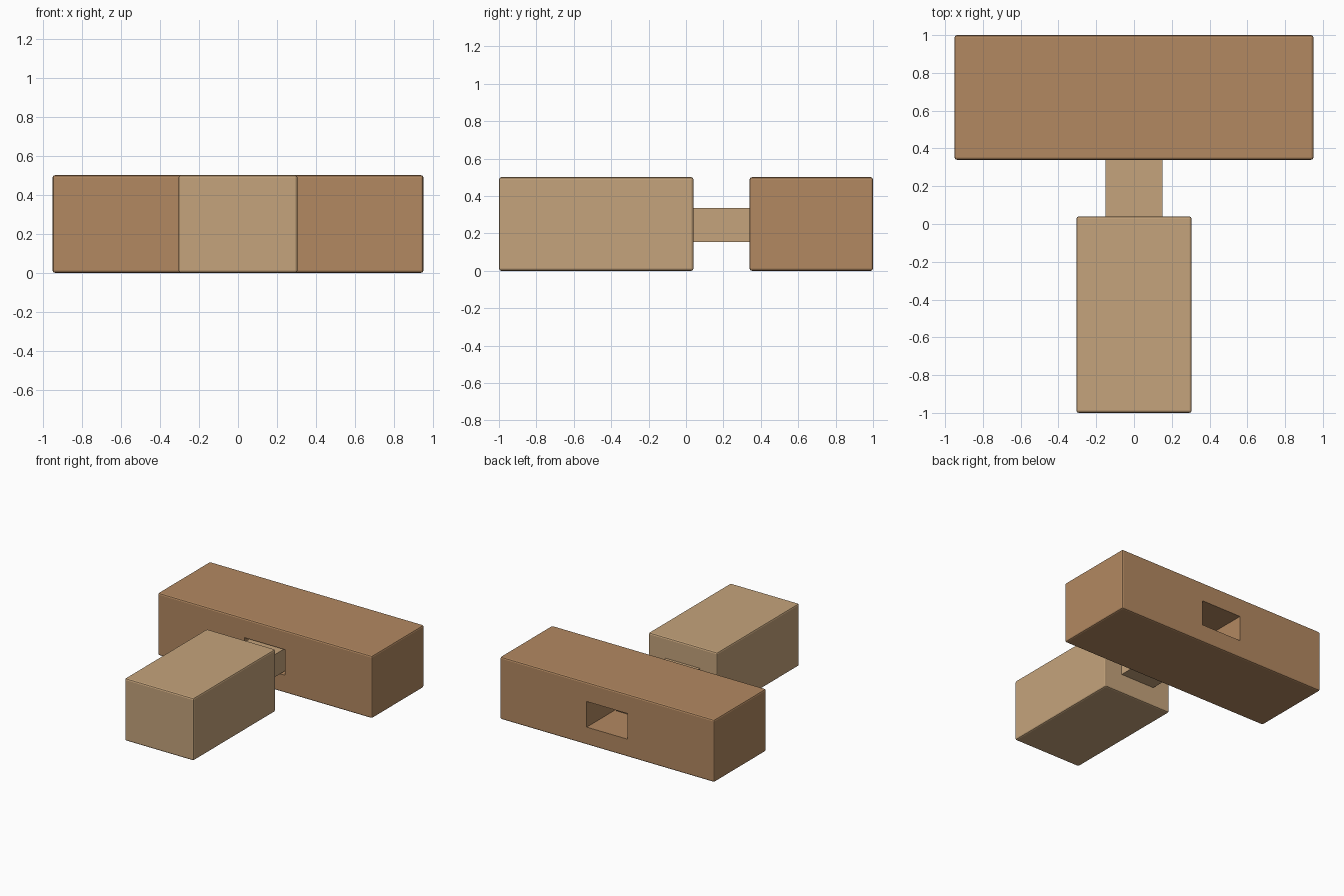
import bpy, bmesh

if "Cube" in bpy.data.objects:
    bpy.data.objects.remove(bpy.data.objects["Cube"])


def material(name, color):
    m = bpy.data.materials.new(name)
    m.diffuse_color = (*color, 1)
    m.use_nodes = True
    m.node_tree.nodes["Principled BSDF"].inputs["Base Color"].default_value = m.diffuse_color
    return m


def box(name, lo, hi, mat=None, bevel=0.0):
    bm = bmesh.new()
    bmesh.ops.create_cube(bm, size=1)
    for v in bm.verts:
        for i in range(3):
            v.co[i] = hi[i] if v.co[i] > 0 else lo[i]
    if bevel:
        bmesh.ops.bevel(bm, geom=bm.edges[:], offset=bevel, segments=2,
                        profile=0.5, affect='EDGES')
    me = bpy.data.meshes.new(name)
    bm.to_mesh(me)
    bm.free()
    if mat:
        me.materials.append(mat)
    ob = bpy.data.objects.new(name, me)
    bpy.context.collection.objects.link(ob)
    return ob


dark_wood = material("dark_wood", (0.45, 0.25, 0.12))
light_wood = material("light_wood", (0.56, 0.37, 0.20))

# Cross block with a through mortise, slightly larger than the tenon
block = box("mortise_block", (-0.95, 0.34, 0), (0.95, 1.0, 0.5), dark_wood, 0.012)
cutter = box("mortise_cutter", (-0.18, 0.2, 0.142), (0.18, 1.2, 0.347), dark_wood)
cutter.hide_render = True
cutter.hide_viewport = False
cutter.display_type = 'WIRE'
cut = block.modifiers.new("mortise", 'BOOLEAN')
cut.operation = 'DIFFERENCE'
cut.solver = 'EXACT'
cut.object = cutter

# Rail with its tenon, pulled partly out of the mortise
box("rail", (-0.305, -1.0, 0), (0.305, 0.04, 0.5), light_wood, 0.012)
box("tenon", (-0.152, 0.03, 0.155), (0.152, 0.67, 0.335), light_wood)
